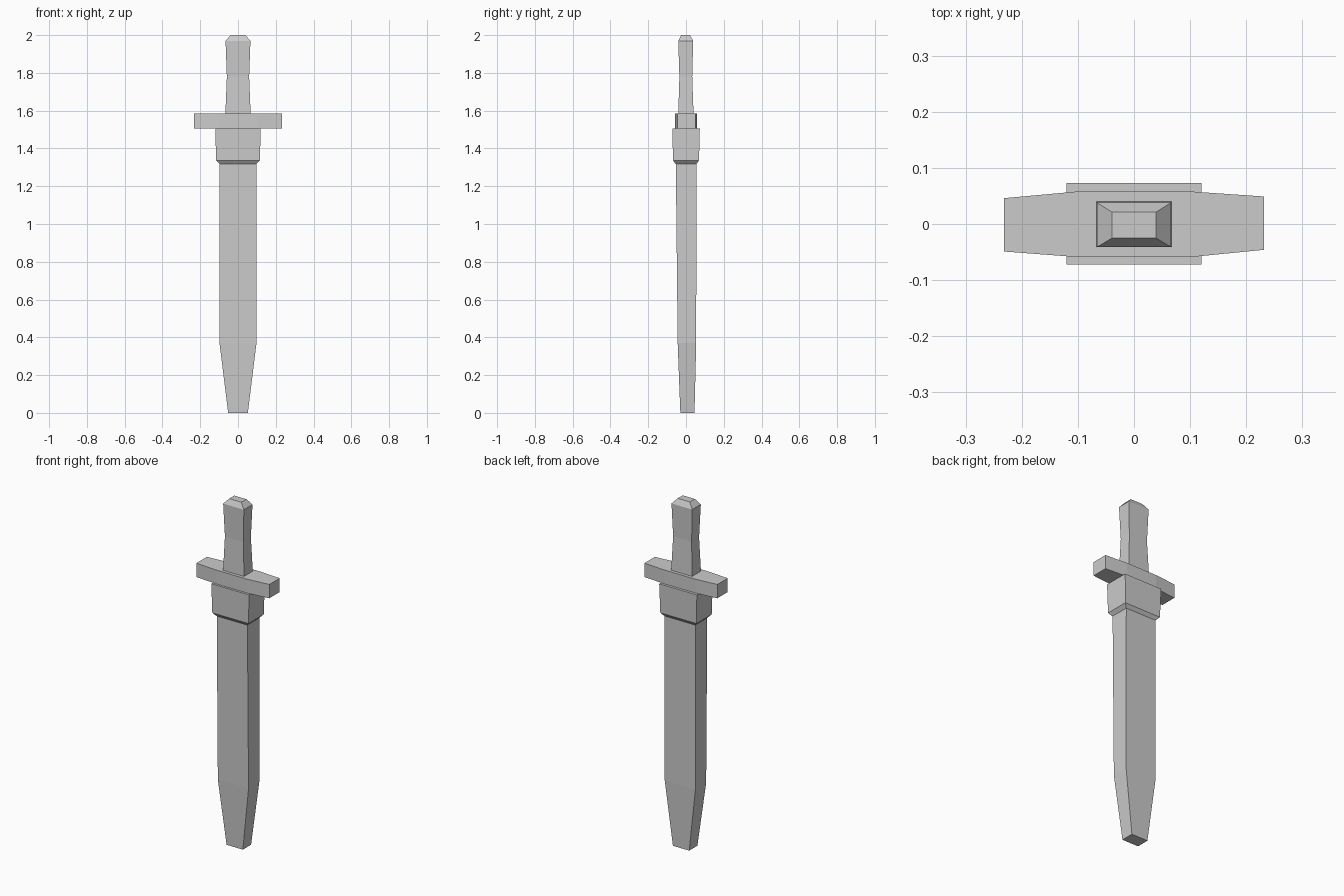
import bpy
import bmesh

if "Cube" in bpy.data.objects:
    bpy.data.objects.remove(bpy.data.objects["Cube"])


def make_object(name, rings):
    """Skin a stack of equal-sized point rings and cap both ends."""
    bm = bmesh.new()
    loops = [[bm.verts.new(p) for p in ring] for ring in rings]
    n = len(loops[0])
    for low, high in zip(loops, loops[1:]):
        for i in range(n):
            j = (i + 1) % n
            bm.faces.new((low[i], low[j], high[j], high[i]))
    bm.faces.new(loops[0][::-1])
    bm.faces.new(loops[-1])
    bmesh.ops.recalc_face_normals(bm, faces=bm.faces)
    mesh = bpy.data.meshes.new(name)
    bm.to_mesh(mesh)
    bm.free()
    obj = bpy.data.objects.new(name, mesh)
    bpy.context.collection.objects.link(obj)
    return obj


def rect(z, half_x, y0, y1):
    """Rectangular cross-section at height z."""
    return [(-half_x, y0, z), (half_x, y0, z), (half_x, y1, z), (-half_x, y1, z)]


# Tapered scabbard, leaning very slightly towards the back at its tip
make_object("scabbard", [
    rect(0.0, 0.052, -0.030, 0.045),
    rect(0.37, 0.098, -0.044, 0.054),
    rect(1.33, 0.098, -0.054, 0.055),
])

# Scabbard mouth with a chamfered lower edge
make_object("scabbard_collar", [
    rect(1.318, 0.098, -0.055, 0.055),
    rect(1.337, 0.116, -0.069, 0.069),
    rect(1.505, 0.120, -0.072, 0.073),
])

# Cross guard, thinning towards both ends
outline = [(-0.232, -0.049), (-0.10, -0.059), (0.10, -0.059), (0.232, -0.046),
           (0.232, 0.049), (0.10, 0.058), (-0.10, 0.058), (-0.232, 0.046)]
make_object("cross_guard", [[(x, y, z) for x, y in outline] for z in (1.505, 1.585)])

# Waisted grip with bevelled pommel end
make_object("grip", [
    rect(1.58, 0.067, -0.041, 0.040),
    rect(1.78, 0.059, -0.035, 0.033),
    rect(1.97, 0.066, -0.041, 0.038),
    rect(2.0, 0.039, -0.025, 0.021),
])
